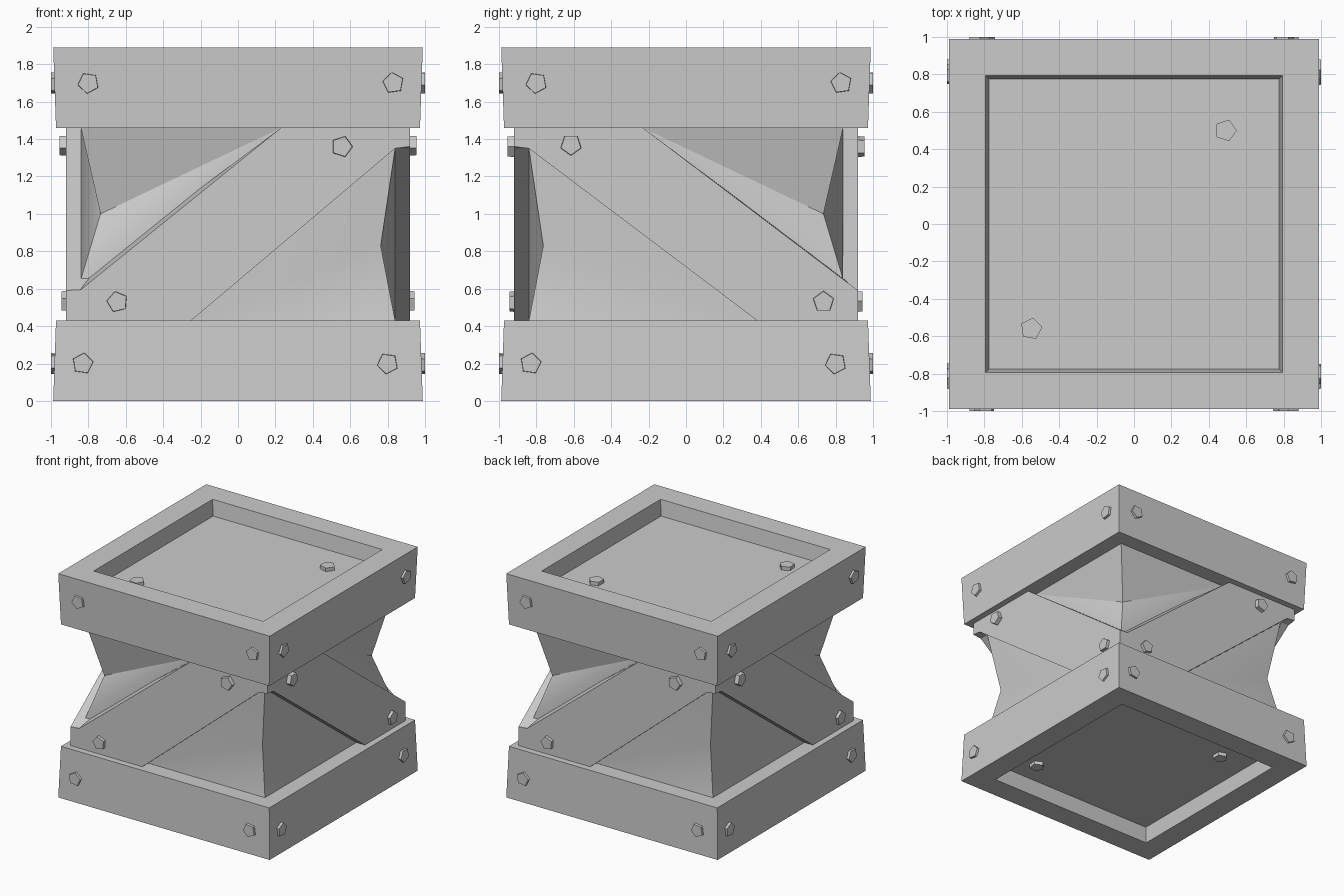
import bpy, bmesh
from math import cos, sin, radians

if "Cube" in bpy.data.objects:
    bpy.data.objects.remove(bpy.data.objects["Cube"])

H = 1.89
# Symmetry maps from the front side to all four sides
SIDES = {
    "front": lambda p: (p[0], p[1], p[2]),
    "right": lambda p: (-p[1], -p[0], p[2]),
    "back": lambda p: (-p[0], -p[1], p[2]),
    "left": lambda p: (p[1], p[0], p[2]),
}
top_map = lambda p: tuple(p)
bottom_map = lambda p: (-p[0], p[1], H - p[2])


def make(name, verts, faces, smooth=False):
    bm = bmesh.new()
    vs = [bm.verts.new(v) for v in verts]
    for f in faces:
        bm.faces.new([vs[i] for i in f])
    bmesh.ops.remove_doubles(bm, verts=bm.verts, dist=0.0005)
    bmesh.ops.holes_fill(bm, edges=bm.edges, sides=0)
    bmesh.ops.recalc_face_normals(bm, faces=bm.faces)
    me = bpy.data.meshes.new(name)
    bm.to_mesh(me)
    bm.free()
    ob = bpy.data.objects.new(name, me)
    bpy.context.collection.objects.link(ob)
    if smooth:
        bpy.ops.object.select_all(action='DESELECT')
        bpy.context.view_layer.objects.active = ob
        ob.select_set(True)
        bpy.ops.object.shade_smooth_by_angle(angle=radians(30))
    return ob


def loft(name, rings):
    """Closed solid through rings of equal point count."""
    n = len(rings[0])
    verts = [p for r in rings for p in r]
    faces = [tuple(range(n)), tuple(range(len(verts) - n, len(verts)))]
    for k in range(len(rings) - 1):
        for i in range(n):
            j = (i + 1) % n
            faces.append((k*n + i, k*n + j, k*n + n + j, k*n + n + i))
    return make(name, verts, faces)


def square(s, z):
    return [(-s, -s, z), (s, -s, z), (s, s, z), (-s, s, z)]


def pentagon(r, turn):
    return [(r*cos(radians(turn + 72*i)), r*sin(radians(turn + 72*i))) for i in range(5)]


def side_bolt(name, mp, x, z, y_in, y_out, turn):
    rings = [[mp((x + a, y, z + b)) for a, b in pentagon(r, turn)]
             for y, r in ((-y_in, 0.06), (-y_out, 0.056))]
    loft(name, rings)


# Top and bottom frames with recessed panels and panel bolts
for end, mp in (("top", top_map), ("bottom", bottom_map)):
    prof = [(0.775, 1.76), (0.793, H), (0.988, H), (0.973, 1.46)]
    loft(end + "_frame", [[mp(p) for p in square(s, z)] for s, z in prof])
    for i, (x, y, t) in enumerate(((0.49, 0.5, 0), (-0.55, -0.56, 80))):
        loft(f"{end}_panel_bolt_{i}",
             [[mp((x + a, y + b, z)) for a, b in pentagon(0.06, t)] for z in (1.74, 1.79)])

core_v, core_f = [], []
for side, mp in SIDES.items():
    wide = side in ("right", "left")
    a = -0.38 if wide else -0.25
    d = 0.23

    # Diagonal brace
    k = (1.35 - 0.43) / (0.84 - a)
    outer = [(-0.92, 0.3), (a - 0.13/k, 0.3), (a, 0.43), (0.84, 1.35), (0.92, 1.36),
             (0.92, 1.6), (d + 0.17, 1.6), (d, 1.46),
             (-0.84, 0.65 if wide else 0.595), (-0.92, 0.59)]
    inner = list(outer)
    inner[8] = (-0.84, 0.66)
    loft(side + "_brace", [[mp((x, y, z)) for x, z in ring]
                           for y, ring in ((-0.92, outer), (-0.72, inner))])

    # Core side: pinched corner triangles either side of the brace
    pts = [(a, -0.84, 0.43), (0.84, -0.84, 0.43), (0.763, -0.763, 0.83),
           (0.84, -0.84, 1.35), (0.84, -0.84, 1.46), (d, -0.84, 1.46),
           (-0.84, -0.84, 1.46), (-0.735, -0.735, 1.0), (-0.84, -0.84, 0.65),
           (-0.84, -0.84, 0.43)]
    o = len(core_v)
    core_v += [mp(p) for p in pts]
    for f in ((0, 1, 2), (0, 2, 3), (5, 6, 7), (5, 7, 8), (0, 3, 4, 5, 8, 9)):
        core_f.append(tuple(o + i for i in f))

    # Brace bolts
    ends = ((0.615, 1.37, -90), (-0.735, 0.53, 18)) if wide else ((0.555, 1.36, 0), (-0.645, 0.53, 175))
    for i, (x, z, t) in enumerate(ends):
        side_bolt(f"{side}_brace_bolt_{i}", mp, x, z, 0.9, 0.955 if z > 1 else 0.943, t)

    # Frame bolts (sides swap left and right under the mirror map)
    m = -1 if wide else 1
    for i, (x, z, t) in enumerate(((-0.8, 1.7, 190), (0.83, 1.7, 170),
                                   (-0.83, 0.2, 10), (0.8, 0.2, 190))):
        side_bolt(f"{side}_frame_bolt_{i}", mp, m * x, z, 0.96, 1.0, t if m > 0 else 180 - t)

make("core", core_v, core_f, smooth=True)
